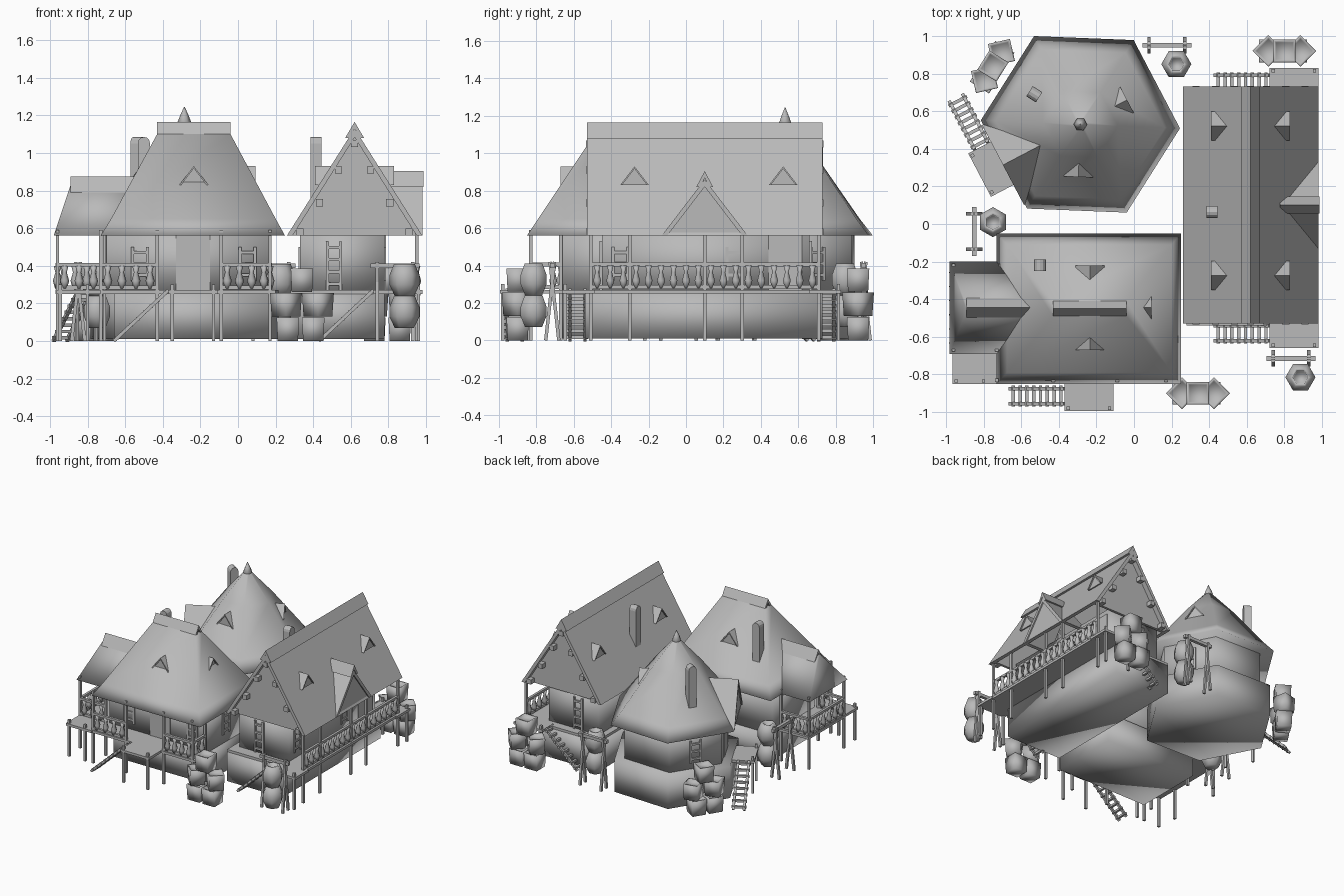
import bpy, bmesh
from math import radians, cos, sin, pi
from mathutils import Matrix, Vector

cube = bpy.data.objects.get("Cube")
if cube:
    bpy.data.objects.remove(cube, do_unlink=True)

grey = bpy.data.materials.new("plain_grey")
grey.use_nodes = True
COLOUR = (0.49, 0.49, 0.49, 1)
grey.diffuse_color = COLOUR
grey.node_tree.nodes["Principled BSDF"].inputs["Base Color"].default_value = COLOUR

parts = {}
WORLD = Matrix()
EAVE, DECK = 0.56, 0.27


def place(x, y, z=0, deg=0):
    return Matrix.Translation((x, y, z)) @ Matrix.Rotation(radians(deg), 4, 'Z')


def loft(part, rings, m=WORLD):
    """Skin a stack of equal rings and cap both ends."""
    bm = parts.setdefault(part, bmesh.new())
    rows = [[bm.verts.new(m @ Vector(p)) for p in ring] for ring in rings]
    n = len(rows[0])
    made = [bm.faces.new(rows[0][::-1]), bm.faces.new(rows[-1])]
    for low, high in zip(rows, rows[1:]):
        for i in range(n):
            j = (i + 1) % n
            made.append(bm.faces.new((low[i], low[j], high[j], high[i])))
    bmesh.ops.recalc_face_normals(bm, faces=made)


def rect(x0, x1, y0, y1, z):
    return [(x0, y0, z), (x1, y0, z), (x1, y1, z), (x0, y1, z)]


def ngon(r, z, n=6):
    return [(r * cos(2 * pi * i / n), r * sin(2 * pi * i / n), z) for i in range(n)]


def box(part, x, y, z, m=WORLD):
    loft(part, [rect(*x, *y, h) for h in z], m)


def beam(part, a, b, t=0.02, m=WORLD):
    a, b = Vector(a), Vector(b)
    q = (b - a).to_track_quat('Z', 'Y').to_matrix().to_4x4()
    h = t / 2
    box(part, (-h, h), (-h, h), (0, (b - a).length), m @ Matrix.Translation(a) @ q)


def turned(part, profile, m=WORLD):
    loft(part, [ngon(r, z) for r, z in profile], m)


def vee(part, w, h, y0, y1, t, m):
    """Inverted-V roof running along local y."""
    prof = [(-w, 0), (0, h), (w, 0), (w - t, 0), (0, h - t * h / w), (t - w, 0)]
    loft(part, [[(x, y, z) for x, z in prof] for y in (y0, y1)], m)


def gable_plate(part, w, h, y, m):
    loft(part, [[(-w, v, 0), (w, v, 0), (0, v, h)] for v in (y, y + 0.02)], m)


def dormer(part, w, h, depth, m, t=0.01):
    vee(part + "_slopes", w, h, 0, depth, t, m)
    gable_plate(part + "_front", w - t / 2, h * (1 - t / w / 2), 0.01, m)


def ridge_cap(part, w, length, m):
    vee(part, w, 0.085, 0, length, 0.02, m)


def post(part, x, y, top=EAVE + 0.03, m=WORLD):
    beam(part, (x, y, 0), (x, y, top), 0.018, m)


def railing(a, b):
    """Top and bottom rails, turned balusters and end posts."""
    a, b = Vector(a), Vector(b)
    for z in (0.285, 0.405):
        beam("rails", (*a, z), (*b, z), 0.02)
    count = max(2, round((b - a).length / 0.07))
    for i in range(count):
        p = a.lerp(b, (i + 0.5) / count)
        turned("balusters", [(0.013, 0), (0.024, 0.04), (0.011, 0.085), (0.02, 0.12)],
               place(p.x, p.y, 0.28))
    for p in (a, b):
        post("porch_posts", p.x, p.y)


def stairs(m):
    box("stair_platforms", (0, 0.26), (-0.15, 0.02), (0.25, DECK), m)
    for x in (0.02, 0.24):
        post("platform_posts", x, -0.135, 0.3, m)
    for y in (-0.03, -0.11):
        beam("stair_stringers", (0, y, DECK), (-0.29, y, 0), 0.018, m)
    for i in range(8):
        f = (i + 0.5) / 8
        beam("stair_rungs", (-0.29 * f, -0.125, DECK * (1 - f)),
             (-0.29 * f, -0.015, DECK * (1 - f)), 0.018, m)


def frame(part, m, w=0.04, z0=0.32, z1=0.5, bars=3):
    for x in (-w, w):
        beam(part, (x, 0, z0), (x, 0, z1), 0.016, m)
    for i in range(bars):
        z = z0 + (z1 - z0) * (i + 0.5) / bars
        beam(part, (-w, 0, z), (w, 0, z), 0.016, m)


def door(m):
    box("doors", (-0.09, 0.09), (-0.006, 0.003), (DECK, EAVE), m)


def chimney(x, y, deg=0, low=0.7):
    m = place(x, y, 0, deg)
    arch = [(0.032 * cos(pi * i / 6), 1.05 + 0.035 * sin(pi * i / 6)) for i in range(7)]
    prof = [(-0.032, low), (0.032, low)] + arch
    loft("chimneys", [[(u, v, z) for u, z in prof] for v in (-0.03, 0.03)], m)


def rack(m):
    """Trestle with two stacked barrels beside it."""
    beam("rack_bars", (-0.13, 0, 0.4), (0.13, 0, 0.4), 0.025, m)
    for x in (-0.095, 0.095):
        for s in (-1, 1):
            beam("rack_legs", (x, s * 0.035, 0), (x, -s * 0.012, 0.42), 0.018, m)
    for z in (0.07, 0.24):
        turned("barrels", [(0.052, 0), (0.08, 0.06), (0.08, 0.11), (0.055, 0.17),
                           (0.04, 0.17), (0.035, 0.14)], m @ place(0.05, -0.1, z))


def crates(m):
    spots = [(-0.075, 0, 0, 0), (0.06, 0, 0, 0), (-0.085, 0, 0.13, 45),
             (0.085, 0, 0.13, 45), (0, 0, 0.26, 0)]
    for x, y, z, deg in spots:
        loft("crates", [rect(-r, r, -r, r, h) for r, h in
                        ((0.054, 0), (0.06, 0.125), (0.05, 0.125), (0.045, 0.11))],
             m @ place(x, y, z, deg))


# Hipped house: base, walls, roof, ridge cap
box("hipped_house_base", (-0.66, 0.17), (-0.67, -0.1), (0.01, 0.25))
box("hipped_house_walls", (-0.7, 0.17), (-0.66, -0.12), (0.25, 0.6))
loft("hipped_house_roof", [rect(-0.73, 0.25, -0.85, -0.05, EAVE),
                           rect(-0.675, 0.2, -0.79, -0.11, 0.65),
                           rect(-0.43, -0.04, -0.49, -0.41, 1.1)])
ridge_cap("ridge_caps", 0.052, 0.39, place(-0.04, -0.45, 1.08, 90))
box("hipped_house_deck", (-0.73, 0.2), (-0.84, -0.66), (0.25, DECK))

# Side wing with its open porch and corner platform
box("side_wing_deck", (-0.97, -0.66), (-0.68, -0.2), (0.25, DECK))
box("corner_platform", (-0.965, -0.73), (-0.85, -0.68), (0.25, DECK))
for x in (-0.945, -0.8):
    post("platform_posts", x, -0.835, 0.3)
loft("side_wing_roof", [rect(-0.98, -0.45, -0.69, -0.2, EAVE),
                        rect(-0.89, -0.5, -0.46, -0.43, 0.83)])
ridge_cap("ridge_caps", 0.052, 0.36, place(-0.53, -0.445, 0.79, 90))
for deg, x, y in ((0, -0.235, -0.67), (90, 0.092, -0.445), (180, -0.235, -0.22)):
    dormer("small_dormer", 0.077, 0.1, 0.13, place(x, y, 0.83, deg))
for a, b in (((-0.96, -0.67), (-0.73, -0.67)), ((-0.96, -0.67), (-0.96, -0.22)),
             ((-0.96, -0.22), (-0.71, -0.22)), ((-0.73, -0.83), (-0.43, -0.83)),
             ((-0.09, -0.83), (0.17, -0.83)), ((0.17, -0.83), (0.17, -0.67))):
    railing(a, b)
door(place(-0.24, -0.66))
frame("window_frames", place(0.05, -0.66))
frame("window_frames", place(-0.52, -0.66))
frame("window_frames", place(0.17, -0.4, 0, 90))
chimney(-0.5, -0.22)
stairs(place(-0.37, -0.845))

# Long gabled house with a porch on its left side
LONG = place(0.62, 0, EAVE)
box("long_house_base", (0.28, 0.78), (-0.54, 0.73), (0.01, 0.25))
box("long_house_walls", (0.33, 0.78), (-0.45, 0.66), (0.25, 0.6))
box("long_house_deck", (0.28, 0.97), (-0.54, 0.73), (0.25, DECK))
vee("long_house_slopes", 0.36, 0.57, -0.53, 0.73, 0.03, LONG)
ridge_cap("ridge_caps", 0.05, 1.26, place(0.62, -0.53, 1.08))
for y in (-0.49, 0.67):
    gable_plate("long_house_gables", 0.345, 0.545, y, LONG)
for x, z in ((0, 1.05), (0.085, 0.91), (0.187, 0.735), (0.29, 0.58)):
    for u in {x, -x}:
        for y0, y1 in ((-0.535, -0.47), (0.67, 0.735)):
            beam("purlin_ends", (0.62 + u, y0, z), (0.62 + u, y1, z), 0.038)
for y in (-0.275, 0.52):
    dormer("small_dormer", 0.077, 0.1, 0.13, place(0.83, y, 0.83, 90))
    dormer("small_dormer", 0.077, 0.1, 0.13, place(0.41, y, 0.83, -90))
dormer("porch_gable", 0.23, 0.3, 0.24, place(0.98, 0.1, EAVE, 90), 0.03)
ridge_cap("ridge_caps", 0.045, 0.21, place(0.985, 0.1, 0.82, 90))
for y0, y1 in ((-0.51, -0.3), (-0.3, 0.1), (0.1, 0.3), (0.3, 0.71)):
    railing((0.95, y0), (0.95, y1))
for y in (-0.35, 0.26):
    frame("window_frames", place(0.78, y, 0, 90))
    frame("window_frames", place(0.33, y, 0, -90))
door(place(0.78, 0.53, 0, 90))
frame("window_frames", place(0.51, -0.455), 0.035, DECK, 0.53, 4)
frame("window_frames", place(0.51, 0.665), 0.035, DECK, 0.53, 4)
chimney(0.415, 0.065, 90)
stairs(place(0.72, -0.51))
stairs(place(0.72, 0.68) @ Matrix.Diagonal((1, -1, 1, 1)))

# Six-sided house with a pointed roof
HEX = place(-0.285, 0.53, 0, -2.3)
turned("six_sided_base", [(0.5, 0.01), (0.5, DECK)], HEX)
turned("six_sided_walls", [(0.42, DECK), (0.42, 0.6)], HEX)
turned("six_sided_roof", [(0.53, EAVE), (0.45, 0.65), (0.2, 0.97), (0.015, 1.18)], HEX)
turned("roof_finial", [(0.02, 1.13), (0.036, 1.165), (0.022, 1.2), (0.002, 1.245)], HEX)


def hex_side(face, out, along=0, z=0):
    """Placement on one side, facing outwards."""
    return HEX @ Matrix.Rotation(radians(face + 90), 4, 'Z') @ place(along, -out, z)


for face in (30, 270):
    dormer("small_dormer", 0.077, 0.1, 0.13, hex_side(face, 0.28, 0, 0.82))
    frame("window_frames", hex_side(face, 0.366))
frame("window_frames", hex_side(150, 0.366))
dormer("entrance_gable", 0.24, 0.31, 0.23, hex_side(210, 0.465, 0, EAVE), 0.03)
door(hex_side(210, 0.366))
chimney(-0.53, 0.69, 58)
stairs(hex_side(210, 0.45, -0.14))

# Yard clutter
for x, y, deg in ((0.835, -0.715, 0), (0.175, 0.95, 0), (-0.85, -0.04, 90)):
    rack(place(x, y, 0, deg))
for x, y, deg in ((0.34, -0.9, 0), (0.8, 0.92, 0), (-0.75, 0.84, 58)):
    crates(place(x, y, 0, deg))

# Turn every collected part into an object
SMOOTH = ("base", "walls", "roof", "barrels", "crates", "balusters", "finial")
for name, bm in parts.items():
    mesh = bpy.data.meshes.new(name)
    bm.to_mesh(mesh)
    bm.free()
    mesh.materials.append(grey)
    mesh.polygons.foreach_set("use_smooth", [name.endswith(SMOOTH)] * len(mesh.polygons))
    bpy.context.scene.collection.objects.link(bpy.data.objects.new(name, mesh))
